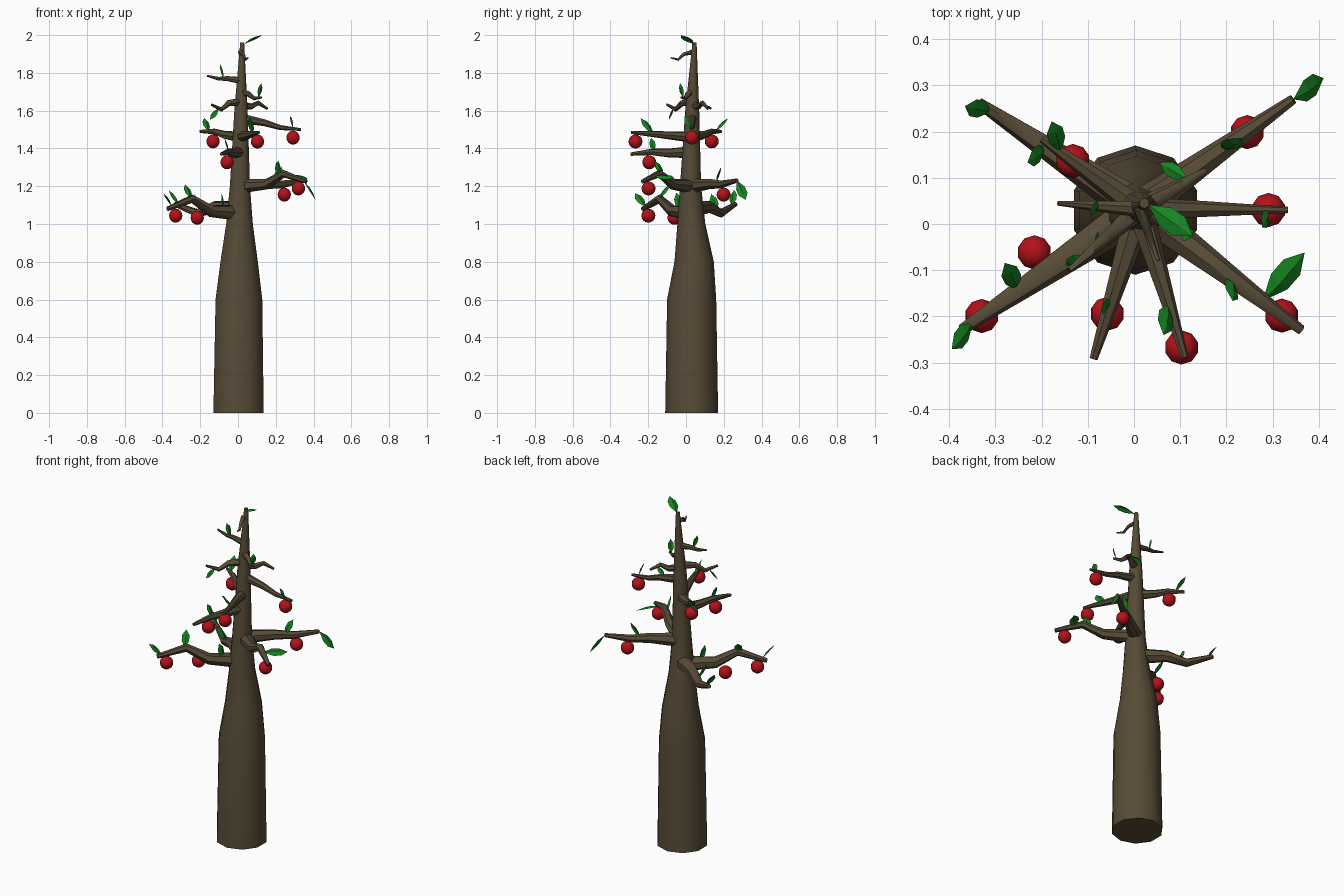
import bpy, bmesh
from math import pi, cos, sin, radians
from mathutils import Vector

if "Cube" in bpy.data.objects:
    bpy.data.objects.remove(bpy.data.objects["Cube"])


def material(name, r, g, b):
    m = bpy.data.materials.new(name)
    m.diffuse_color = (r, g, b, 1)
    m.use_nodes = True
    m.node_tree.nodes["Principled BSDF"].inputs["Base Color"].default_value = m.diffuse_color
    return m


BARK = material("bark", .095, .07, .037)
RED = material("fruit_red", .45, .006, .01)
GREEN = material("leaf_green", .008, .23, .015)


def finish(bm, name, mat, angle):
    bmesh.ops.recalc_face_normals(bm, faces=bm.faces)
    me = bpy.data.meshes.new(name)
    bm.to_mesh(me)
    bm.free()
    ob = bpy.data.objects.new(name, me)
    bpy.context.collection.objects.link(ob)
    me.materials.append(mat)
    if angle:
        bpy.ops.object.select_all(action='DESELECT')
        ob.select_set(True)
        bpy.context.view_layer.objects.active = ob
        bpy.ops.object.shade_smooth_by_angle(angle=radians(angle))


def tube(name, pts, radii, sides, ref):
    """Tapered tube along a path."""
    bm = bmesh.new()
    rings = []
    for i, p in enumerate(pts):
        t = (pts[min(i + 1, len(pts) - 1)] - pts[max(i - 1, 0)]).normalized()
        u = Vector(ref).cross(t).normalized()
        v = t.cross(u)
        angles = [2 * pi * k / sides for k in range(sides)]
        rings.append([bm.verts.new(p + radii[i] * (u * cos(a) + v * sin(a))) for a in angles])
    for a, b in zip(rings, rings[1:]):
        for k in range(sides):
            j = (k + 1) % sides
            bm.faces.new((a[k], a[j], b[j], b[k]))
    bm.faces.new(rings[0])
    bm.faces.new(rings[-1])
    finish(bm, name, BARK, 50)


# Bottle-shaped trunk, leaning slightly: height, y offset, radius
TRUNK = [(0, .03, .14), (.6, .03, .13), (.8, .043, .104), (1, .028, .074),
         (1.2, .024, .056), (1.6, .033, .037), (1.96, .045, .011)]
tube("trunk", [Vector((.003 + .005 * z * z, y, z)) for z, y, r in TRUNK],
     [r for z, y, r in TRUNK], 10, (1, 0, 0))


class Branch:
    """Branch from the trunk core to a tip, bent up or down by kink."""
    def __init__(self, z, x, y, tip_z, kink):
        start, tip = Vector((.012, .033, z)), Vector((x, y, tip_z))
        self.r = .045 - .0376 * (z - 1.06)     # higher branches are thinner
        self.ts = (0, .4, .66, 1)
        self.pts = [start.lerp(tip, t) for t in self.ts]
        self.pts[2].z += kink
        tube("branch", self.pts, [self.radius(t) for t in self.ts], 7, (0, 0, 1))

    def radius(self, t):
        return self.r * (1 - .72 * t)

    def at(self, t):
        i = sum(t > s for s in self.ts[1:3])
        a, b = self.ts[i], self.ts[i + 1]
        return self.pts[i].lerp(self.pts[i + 1], (t - a) / (b - a))


# Root height, tip position, kink
branches = [Branch(*b) for b in [
    (1.06, -.372, -.228, 1.08, .06), (1.08, -.335, .262, 1.105, -.04),
    (1.2, .362, -.23, 1.225, .05), (1.2, .345, .27, 1.23, -.01),
    (1.38, -.088, -.292, 1.37, .008), (1.46, .11, -.29, 1.485, 0),
    (1.46, -.2, .185, 1.49, .01), (1.56, .333, .03, 1.5, -.01),
    (1.645, -.14, -.1, 1.632, -.03), (1.63, .155, .115, 1.61, .025),
    (1.7, .125, -.025, 1.67, -.015), (1.76, -.165, .045, 1.785, -.007),
    (1.91, .053, -.08, 1.88, -.02)]]


def fruit(index, t, side=0):
    """Round fruit hanging under a branch."""
    b = branches[index]
    d = (b.pts[-1] - b.pts[0]).normalized()
    bm = bmesh.new()
    bmesh.ops.create_uvsphere(bm, u_segments=10, v_segments=8, radius=.037)
    pos = b.at(t) + Vector((-d.y * side, d.x * side, -.037 - b.radius(t)))
    bmesh.ops.translate(bm, verts=bm.verts, vec=pos)
    finish(bm, "fruit", RED, 60)


for f in [(0, .52, -.05), (0, .89), (2, .88), (3, .7), (4, .7), (5, .93), (6, .68), (7, .87)]:
    fruit(*f)


def leaf(base, yaw, pitch, length):
    """Folded pointed blade."""
    bm = bmesh.new()
    y, p = radians(yaw), radians(pitch)
    d = Vector((cos(y) * cos(p), sin(y) * cos(p), sin(p))) * length
    width = .38 * length
    side = d.cross(Vector((.3, -.3, 1))).normalized()
    fold = side.cross(d).normalized() * width * .2
    spine = [bm.verts.new(base + d * t + fold * f) for t, f in ((0, 0), (.4, 1), (.7, .8), (1, 0))]
    for s in (1, -1):
        rim = [bm.verts.new(base + d * t + side * s * width * .5) for t in (.4, .7)]
        bm.faces.new((spine[0], rim[0], spine[1]))
        bm.faces.new((spine[1], rim[0], rim[1], spine[2]))
        bm.faces.new((spine[2], rim[1], spine[3]))
    finish(bm, "leaf", GREEN, 0)


def branch_leaf(index, t, yaw, pitch=60, length=None):
    p = branches[index].at(t)
    leaf(p, yaw, pitch, length or (.105 if p.z < 1.3 else .08))


# Leaves: branch, position along it, heading, pitch, length
for l in [(0, .68, 117, 50), (0, .94, 232, 45), (0, .23, 243, 75), (1, .92, 169, 55), (1, .58, 218),
          (2, .56, 276), (2, .76, 49, -5, .14), (3, 1, 35, -52, .13), (3, .53, 32),
          (4, .62, 217, 70), (5, .63, 262, 50, .11), (6, .8, 107, 45, .1), (7, .87, 250),
          (8, .75, 207, -50), (9, .75, 149, -20), (10, .85, 315, 75), (11, .5, 207, 75)]:
    branch_leaf(*l)

# Treetop leaf
leaf(Vector((.03, .042, 1.952)), 325, 22, .128)
